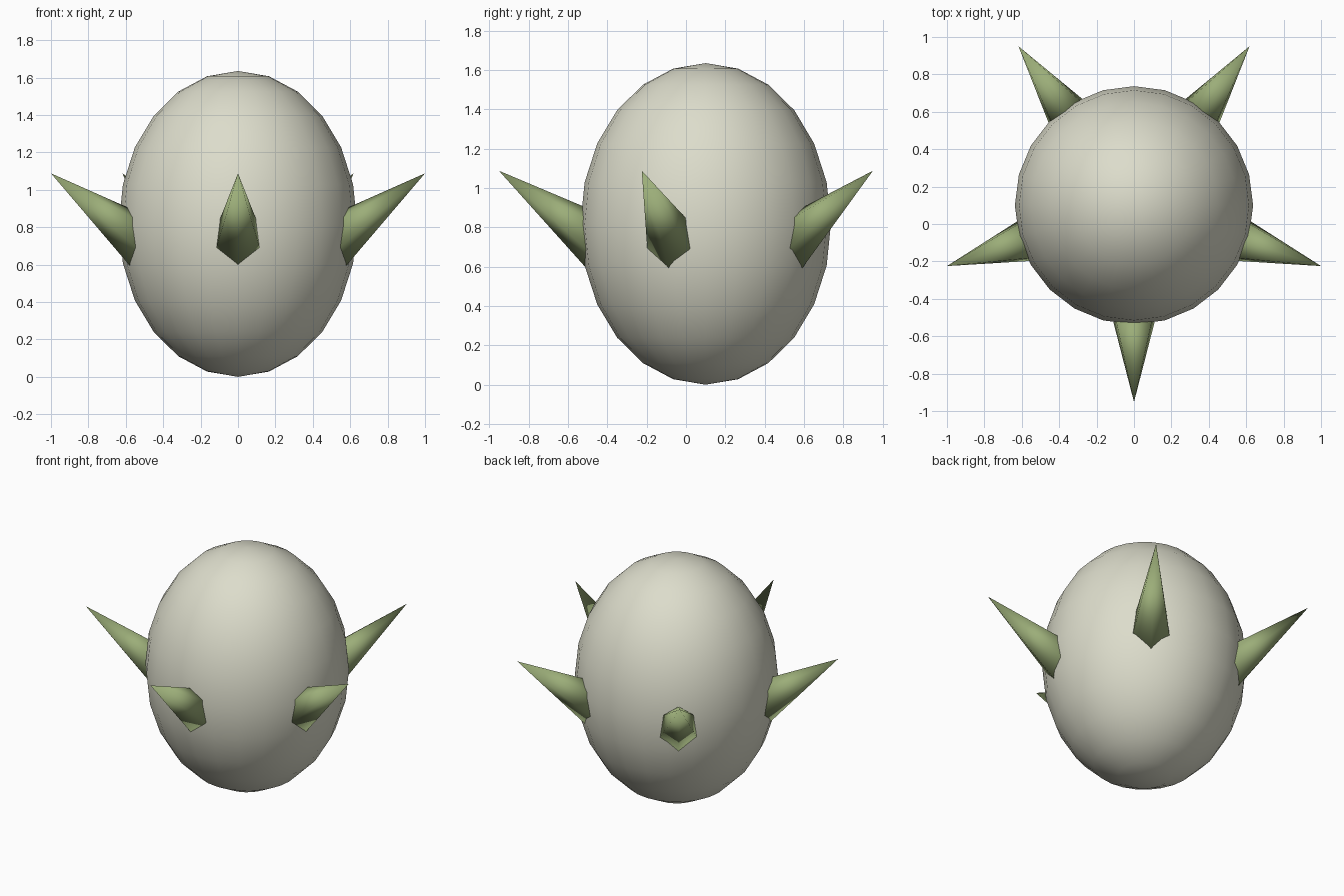
import bpy, math
from mathutils import Vector

if "Cube" in bpy.data.objects:
    bpy.data.objects.remove(bpy.data.objects["Cube"])

CENTRE_Y = 0.10      # body axis
RADIUS, HALF_H = 0.637, 0.8175
TIP_R, TIP_Z = 1.0515, 1.088


def material(name, rgb):
    m = bpy.data.materials.new(name)
    m.diffuse_color = (*rgb, 1)
    m.use_nodes = True
    m.node_tree.nodes["Principled BSDF"].inputs["Base Color"].default_value = m.diffuse_color
    return m


cream = material("pale cream", (0.72, 0.72, 0.60))
green = material("sage green", (0.33, 0.42, 0.19))


def finish(name, mat):
    ob = bpy.context.object
    ob.name = name
    ob.data.materials.append(mat)
    bpy.ops.object.shade_smooth()
    return ob


# egg-shaped body
bpy.ops.mesh.primitive_uv_sphere_add(segments=24, ring_count=12, radius=1,
                                     location=(0, CENTRE_Y, HALF_H))
body = finish("body", cream)
body.scale = (RADIUS, RADIUS, HALF_H)

# five six-sided thorns around the waist, tilted upwards
length, tilt = 0.70, math.radians(35.5)
base_r = length * math.tan(math.radians(12.6))
for i in range(5):
    a = math.radians(-90 + 72 * i)
    tip = Vector((TIP_R * math.cos(a), CENTRE_Y + TIP_R * math.sin(a), TIP_Z))
    axis = Vector((math.cos(a) * math.cos(tilt), math.sin(a) * math.cos(tilt), math.sin(tilt)))
    bpy.ops.mesh.primitive_cone_add(vertices=6, radius1=base_r, radius2=0, depth=length,
                                    location=tip - axis * length / 2,
                                    rotation=axis.to_track_quat('Z', 'Y').to_euler())
    finish(f"thorn_{i + 1}", green)
